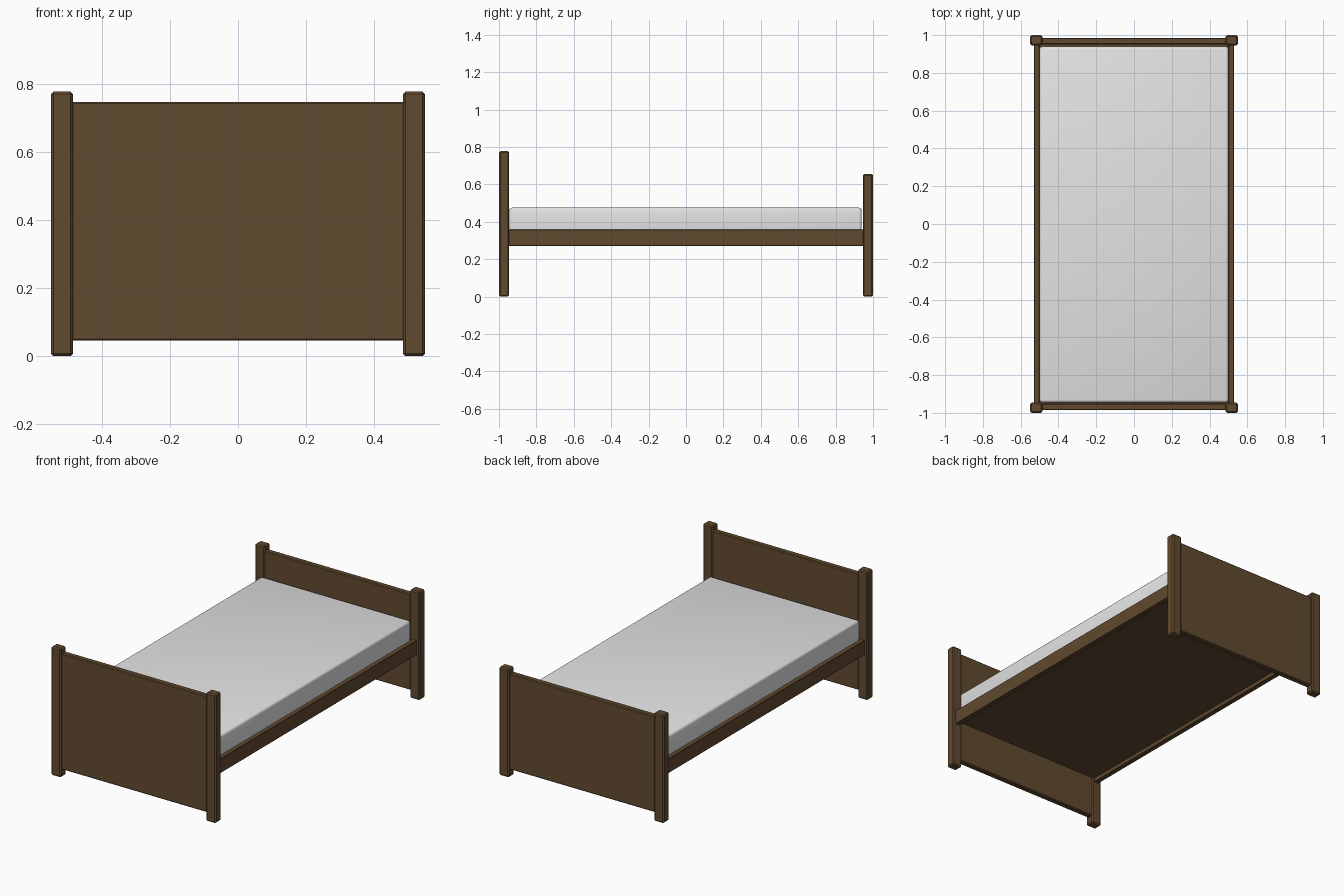
import bpy, bmesh
from mathutils import Vector

if "Cube" in bpy.data.objects:
    bpy.data.objects.remove(bpy.data.objects["Cube"])


def material(name, rgb):
    m = bpy.data.materials.new(name)
    m.diffuse_color = (*rgb, 1)
    m.use_nodes = True
    m.node_tree.nodes["Principled BSDF"].inputs["Base Color"].default_value = m.diffuse_color
    return m


WOOD = material("brown wood", (0.12, 0.068, 0.028))
CLOTH = material("white cloth", (0.78, 0.78, 0.78))


def box(name, lo, hi, mat, bevel=0.0, segments=1):
    """Axis-aligned box between two corners, with bevelled edges."""
    lo, hi = Vector(lo), Vector(hi)
    bm = bmesh.new()
    bmesh.ops.create_cube(bm, size=1)
    for v in bm.verts:
        v.co = (lo + hi) / 2 + v.co * (hi - lo)
    if bevel:
        bmesh.ops.bevel(bm, geom=bm.edges[:], offset=bevel, segments=segments,
                        profile=0.5, affect='EDGES')
    me = bpy.data.meshes.new(name)
    bm.to_mesh(me)
    bm.free()
    me.materials.append(mat)
    ob = bpy.data.objects.new(name, me)
    bpy.context.collection.objects.link(ob)
    return ob


def span(side, a, b):
    """Mirror an interval to the given side, kept in ascending order."""
    return sorted((side * a, side * b))


# Tall end board at the front, lower one at the back
for end, name, height in ((-1, "headboard", 0.777), (1, "footboard", 0.655)):
    y0, y1 = span(end, 0.946, 1.0)
    for side, label in ((-1, "left"), (1, "right")):
        x0, x1 = span(side, 0.485, 0.55)
        box(f"{name}_{label}_post", (x0, y0, 0), (x1, y1, height), WOOD, 0.007)
    y0, y1 = span(end, 0.951, 0.986)
    box(f"{name}_panel", (-0.49, y0, 0.045), (0.49, y1, height - 0.03), WOOD, 0.005)

# Side rails
for side, label in ((-1, "left"), (1, "right")):
    x0, x1 = span(side, 0.5, 0.53)
    box(f"{label}_rail", (x0, -0.955, 0.27), (x1, 0.955, 0.358), WOOD, 0.003)

# Base board between the rails
box("base_board", (-0.505, -0.952, 0.295), (0.505, 0.952, 0.325), WOOD)

# Mattress with soft rounded edges
mattress = box("mattress", (-0.5, -0.945, 0.325), (0.5, 0.939, 0.475), CLOTH, 0.014, 3)
for p in mattress.data.polygons:
    p.use_smooth = True
